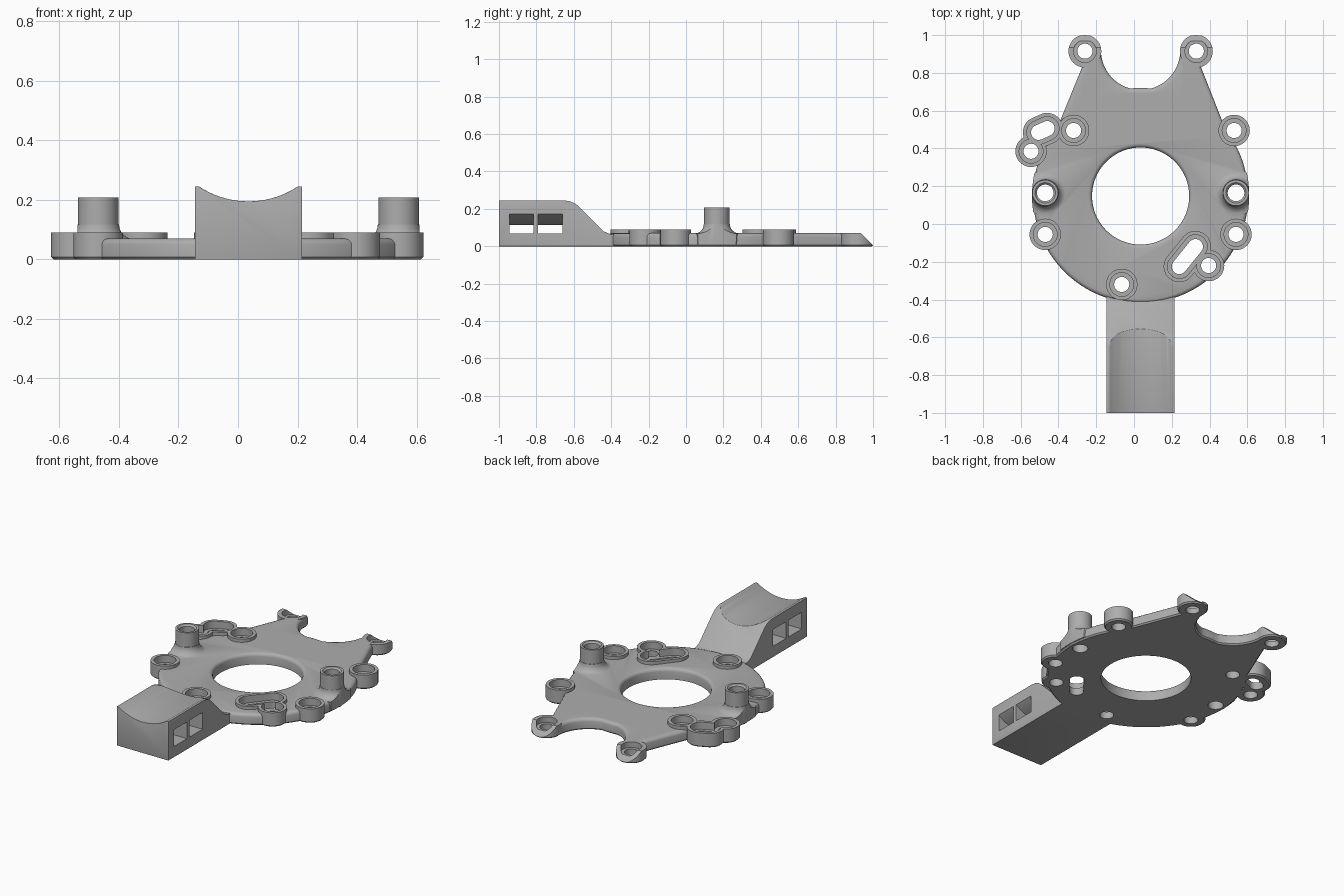
import bpy
import bmesh
import math
from mathutils import Vector

old = bpy.data.objects.get("Cube")
if old:
    bpy.data.objects.remove(old, do_unlink=True)

grey = bpy.data.materials.new("plain grey")
grey.use_nodes = True
colour = (0.42, 0.42, 0.42, 1)
grey.diffuse_color = colour
grey.node_tree.nodes["Principled BSDF"].inputs["Base Color"].default_value = colour

CX, CY = 0.035, 0.15          # centre of the ring
AXES = {"z": lambda a, b, h: (a, b, h),
        "y": lambda a, b, h: (a, h, b),
        "x": lambda a, b, h: (h, a, b)}


def arc(cx, cy, r, start, end, n):
    """Points along an arc, angles in degrees, end left out."""
    angles = [math.radians(start + (end - start) * i / n) for i in range(n)]
    return [(cx + r * math.cos(t), cy + r * math.sin(t)) for t in angles]


def stadium(p, q, r, n=48):
    """Counter-clockwise outline around the segment p-q."""
    if p == q:
        return arc(*p, r, 0, 360, n)
    d = math.degrees(math.atan2(q[1] - p[1], q[0] - p[0]))
    half = n // 2
    return (arc(*q, r, d - 90, d + 90, half) + [arc(*q, r, d + 90, d, 1)[0]]
            + arc(*p, r, d + 90, d + 270, half) + [arc(*p, r, d + 270, d, 1)[0]])


def inset(points, amount):
    """Move a counter-clockwise outline inwards."""
    result = []
    for i, p in enumerate(points):
        p = Vector(p)
        a = (p - Vector(points[i - 1])).normalized()
        b = (Vector(points[(i + 1) % len(points)]) - p).normalized()
        na, nb = Vector((-a.y, a.x)), Vector((-b.y, b.x))
        result.append(p + (na + nb) * amount / (1 + na.dot(nb)))
    return result


def prism(name, points, layers, axis="z"):
    """Stack copies of an outline at (height, inset) layers into a solid."""
    bm = bmesh.new()
    rings = [[bm.verts.new(AXES[axis](x, y, h)) for x, y in inset(points, s)]
             for h, s in layers]
    bm.faces.new(rings[0])
    bm.faces.new(rings[-1])
    n = len(points)
    for low, high in zip(rings, rings[1:]):
        for i in range(n):
            j = (i + 1) % n
            bm.faces.new((low[i], low[j], high[j], high[i]))
    bmesh.ops.recalc_face_normals(bm, faces=bm.faces)
    mesh = bpy.data.meshes.new(name)
    bm.to_mesh(mesh)
    bm.free()
    mesh.materials.append(grey)
    obj = bpy.data.objects.new(name, mesh)
    bpy.context.collection.objects.link(obj)
    return obj


def apply(obj, mod):
    bpy.context.view_layer.objects.active = obj
    bpy.ops.object.modifier_apply(modifier=mod.name)


def combine(obj, other, operation):
    mod = obj.modifiers.new("combine", "BOOLEAN")
    mod.operation, mod.solver, mod.object = operation, "EXACT", other
    apply(obj, mod)
    bpy.data.objects.remove(other, do_unlink=True)


def add(other):
    combine(body, other, "UNION")


def cut(other):
    combine(body, other, "DIFFERENCE")


ROUNDED = [(0, 0.008), (0.008, 0), (0.05, 0), (0.06, 0.003), (0.067, 0.01), (0.07, 0.02)]
BOSS = [(0, 0.008), (0.008, 0), (0.09, 0)]

# Ring plate
body = prism("mounting_plate", arc(CX, CY, 0.57, 0, 360, 128), ROUNDED)

# Neck with a round bay between the two ears
neck = [(-0.25, 0.92), (-0.275, 0.83), (-0.41, 0.5), (-0.3, 0.45), (0.37, 0.45),
        (0.485, 0.5), (0.355, 0.83), (0.32, 0.92)] + arc(CX, 0.92, 0.21, 0, -180, 40) + [(-0.175, 0.92)]
add(prism("neck", neck, ROUNDED))
ears = [(-0.26, 0.915), (0.33, 0.915)]
for p in ears:
    add(prism("ear", stadium(p, p, 0.087), ROUNDED[:3] + [(0.07, 0)]))

# Handle with a saddle top and rounded edges
profile = [(-1, 0), (-0.36, 0), (-0.36, 0.06), (-0.41, 0.066), (-0.44, 0.08),
           (-0.575, 0.215), (-0.595, 0.23), (-0.62, 0.24), (-0.65, 0.245), (-1, 0.245)]
handle = prism("handle", profile, [(-0.145, 0), (0.215, 0)], "x")
saddle = prism("saddle_cutter", arc(CX, 0.495, 0.3, 0, 360, 96), [(-1.1, 0), (-0.4, 0)], "y")
combine(handle, saddle, "DIFFERENCE")
bevel = handle.modifiers.new("round", "BEVEL")
bevel.width, bevel.segments = 0.015, 3
bevel.limit_method, bevel.angle_limit = "ANGLE", math.radians(45)
apply(handle, bevel)

# Two arched strap passages through the handle
passage = [(CX - 0.2, 0.068), (CX + 0.2, 0.068)] + arc(CX, 0.413, 0.3, -48, -133, 24)
for y in (-0.945, -0.79):
    combine(handle, prism("passage_cutter", passage, [(y, 0), (y + 0.13, 0)], "y"), "DIFFERENCE")
add(handle)

# Raised screw bosses, single and elongated
singles = [(-0.32, 0.495), (0.53, 0.495), (-0.47, -0.055), (0.54, -0.055),
           (-0.065, -0.32), (0.395, -0.22), (-0.545, 0.385)]
slots = [((-0.505, 0.485), (-0.46, 0.505)), ((0.24, -0.225), (0.325, -0.12))]
spots = [(p, p) for p in singles] + slots
for p, q in spots:
    add(prism("boss", stadium(p, q, 0.083), BOSS))

# Tall posts with a flared foot trimmed to the ring
posts = [(-0.47, 0.165), (0.54, 0.165)]
for p in posts:
    flare = [(0.01, -0.05), (0.068, -0.05)]
    for i in range(7):
        t = math.radians(15 * i)
        flare.append((0.12 - 0.05 * math.sin(t), -0.05 + 0.05 * (1 - math.cos(t))))
    foot = prism("post_foot", stadium(p, p, 0.068),
                 [(0.01, -0.05)] + [(z + 0.118, 0.068 - r) for r, z in flare[2:]])
    trim = prism("trim", arc(CX, CY, 0.575, 0, 360, 96), [(-0.1, 0), (0.3, 0)])
    combine(foot, trim, "INTERSECT")
    add(foot)
    add(prism("post", stadium(p, p, 0.068), [(0, 0.008), (0.008, 0), (0.208, 0)]))

# Centre opening with a rounded upper lip
cut(prism("opening_cutter", arc(CX, CY - 0.002, 0.257, 0, 360, 96),
          [(-0.05, 0), (0.05, 0), (0.06, -0.003), (0.067, -0.01), (0.07, -0.02), (0.1, -0.02)]))

# Screw holes and their counterbores
for p, q in spots:
    cut(prism("counterbore_cutter", stadium(p, q, 0.063), [(0.045, 0), (0.2, 0)]))
for p in ears:
    cut(prism("counterbore_cutter", stadium(p, p, 0.06), [(0.035, 0), (0.2, 0)]))
for p, q in spots + [(p, p) for p in ears]:
    cut(prism("hole_cutter", stadium(p, q, 0.04), [(-0.1, 0), (0.3, 0)]))
for p in posts:
    cut(prism("post_hole_cutter", stadium(p, p, 0.044),
              [(-0.1, 0), (0.198, 0), (0.21, -0.012), (0.3, -0.012)]))

# Sloping tips on the ears
cut(prism("tip_cutter", [(0.8, 0.205), (1.1, -0.095), (1.1, 0.205)], [(-0.6, 0), (0.6, 0)], "x"))

bpy.ops.object.select_all(action="DESELECT")
body.select_set(True)
bpy.context.view_layer.objects.active = body
bpy.ops.object.shade_smooth_by_angle(angle=math.radians(30))
